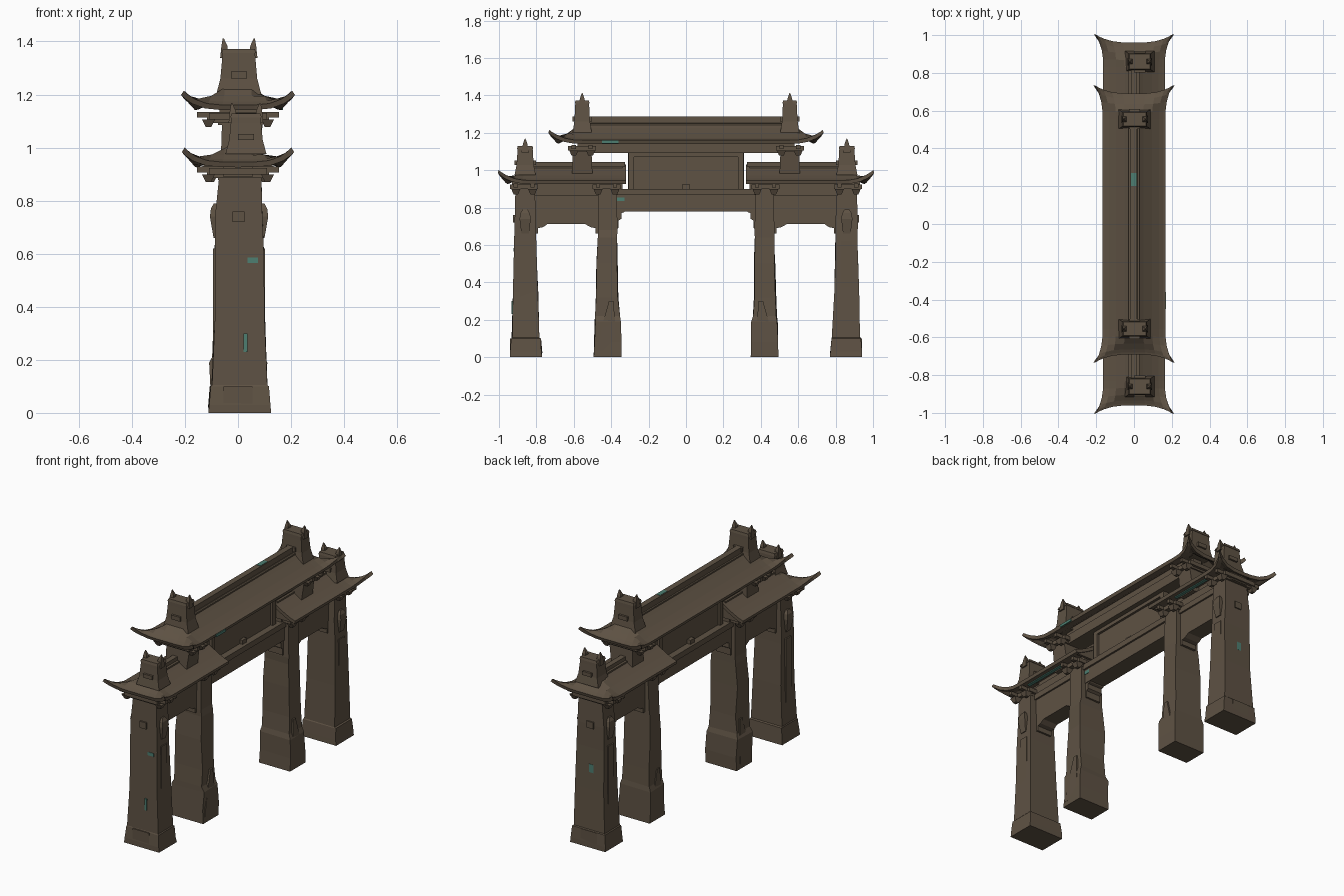
import bpy, bmesh, random
from mathutils import Vector

if "Cube" in bpy.data.objects:
    bpy.data.objects.remove(bpy.data.objects["Cube"])

random.seed(4)


def material(name, rgb):
    m = bpy.data.materials.new(name)
    m.diffuse_color = (*rgb, 1)
    m.use_nodes = True
    m.node_tree.nodes["Principled BSDF"].inputs["Base Color"].default_value = m.diffuse_color
    return m


STONE = material("weathered brown stone", (0.112, 0.084, 0.057))
TEAL = material("faded teal paint", (0.075, 0.21, 0.165))


def finish(name, bm, mat=STONE, recalc=True):
    if recalc:
        bmesh.ops.recalc_face_normals(bm, faces=bm.faces)
    me = bpy.data.meshes.new(name)
    bm.to_mesh(me)
    bm.free()
    me.materials.append(mat)
    ob = bpy.data.objects.new(name, me)
    bpy.context.collection.objects.link(ob)
    return ob


def loft(name, sections, mat=STONE, jitter=0.0):
    """Stack of rectangles: (z, x0, x1, y0, y1)."""
    bm = bmesh.new()
    rings = []
    for k, (z, x0, x1, y0, y1) in enumerate(sections):
        j = jitter if 0 < k < len(sections) - 1 else 0
        rings.append([bm.verts.new((x + random.uniform(-j, j), y + random.uniform(-j, j), z))
                      for x, y in ((x0, y0), (x1, y0), (x1, y1), (x0, y1))])
    bm.faces.new(rings[0])
    bm.faces.new(rings[-1])
    for a, b in zip(rings, rings[1:]):
        for i in range(4):
            bm.faces.new((a[i], a[(i + 1) % 4], b[(i + 1) % 4], b[i]))
    return finish(name, bm, mat)


def box(name, x0, x1, y0, y1, z0, z1, mat=STONE):
    y0, y1 = sorted((y0, y1))
    return loft(name, [(z0, x0, x1, y0, y1), (z1, x0, x1, y0, y1)], mat)


def beam_profile(name, pts, hx):
    """Extrude a y-z outline through x."""
    bm = bmesh.new()
    f = bm.faces.new([bm.verts.new((-hx, y, z)) for y, z in pts])
    r = bmesh.ops.extrude_face_region(bm, geom=[f])
    bmesh.ops.translate(bm, vec=Vector((2 * hx, 0, 0)),
                        verts=[v for v in r["geom"] if isinstance(v, bmesh.types.BMVert)])
    return finish(name, bm)


Q = [0, 0.08, 0.2, 0.42, 0.7, 1]


def roof(name, ys, end, hw, hip, ze, rise, hip_sides):
    """Curved hip roof with upturned, flared corners."""
    ts = [-(1 - q) for q in Q] + [1 - q for q in Q[-2::-1]]
    bm = bmesh.new()
    grid = []
    for y in ys:
        s = 1 if y > 0 else -1
        q = min(1, (end - abs(y)) / hip) if s in hip_sides else 1
        e = max(0, 1 - q)
        row = []
        for t in ts:
            d = min(1 - abs(t), q)
            corner = abs(t) ** 4 * e ** 3
            x = t * (hw + 0.038 * e ** 3)
            row.append(bm.verts.new((x, y + s * 0.042 * abs(t) ** 3 * e ** 2,
                                     ze + rise * d ** 1.3 + 0.055 * corner)))
        grid.append(row)
    for a, b in zip(grid, grid[1:]):
        for j in range(len(ts) - 1):
            bm.faces.new((a[j], a[j + 1], b[j + 1], b[j]))
    ob = finish(name, bm, recalc=False)
    m = ob.modifiers.new("thickness", "SOLIDIFY")
    m.thickness = 0.02
    m.offset = -1


def ridge_tower(name, cx, cy, z0, z1, hx, hy):
    """Tapered block with a cap, shoulders and two horn finials."""
    def sec(z, k, kx=1):
        return (z, cx - hx * k * kx, cx + hx * k * kx, cy - hy * k, cy + hy * k)
    h = z1 - z0
    loft(name, [sec(z0, 1.25), sec(z0 + h * .35, 1.02), sec(z1 - .035, .92), sec(z1 - .015, .9),
                sec(z1 - .015, .96), sec(z1, .88)])
    for s in (-1, 1):
        x = cx + s * hx * .8
        loft(name + "_horn", [(z1 - .035, x - .016, x + .016, cy - .02, cy + .02),
                              (z1 + .012, x - .011, x + .011, cy - .012, cy + .012),
                              (z1 + .04, x + s * .004 - .002, x + s * .004 + .002, cy - .002, cy + .002)])
        box(name + "_side_knob", cx - .03, cx + .03, cy + s * hy * .7, cy + s * (hy + .012),
            z0 + h * .35, z0 + h * .5)


def bracket_set(name, cy, z, reach, ylen):
    """Stacked bracket arms under an eave."""
    box(name + "_block", -.075, .075, cy - ylen * .6, cy + ylen * .6, z, z + .03)
    for dy in (-.6, .6):
        y = cy + dy * ylen
        box(name + "_arm", -reach * .75, reach * .75, y - .014, y + .014, z + .008, z + .032)
        box(name + "_upper_arm", -reach, reach, y - .011, y + .011, z + .028, z + .05)
        for sx in (-1, 1):
            x = sx * reach * .72
            loft(name + "_cup", [(z - .008, x - .01, x + .01, y - .012, y + .012),
                                 (z + .02, x - .024, x + .024, y - .024, y + .024)])
    box(name + "_long_arm", -.11, .11, cy - ylen, cy + ylen, z + .02, z + .045)


# Columns, side bays and lower roofs, mirrored along y
for s in (-1, 1):
    def span(c, h):
        return c * s - h, c * s + h

    loft("outer_column", [(z, x0, x1, *span(c, h)) for z, x0, x1, c, h in (
        (0, -.112, .125, .855, .086), (.03, -.11, .122, .855, .084), (.1, -.105, .115, .855, .078),
        (.105, -.1, .11, .856, .074), (.35, -.09, .1, .858, .066), (.6, -.086, .097, .859, .06),
        (.74, -.084, .093, .859, .057), (.9, -.07, .088, .86, .052))], jitter=.003)
    loft("inner_column", [(z, x0, x1, *span(.42, h)) for z, x0, x1, h in (
        (0, -.1, .11, .074), (.08, -.1, .108, .071), (.19, -.104, .106, .067), (.22, -.09, .095, .063),
        (.32, -.086, .094, .059), (.5, -.088, .09, .055), (.64, -.082, .088, .052),
        (.68, -.076, .084, .05), (.9, -.07, .08, .049))], jitter=.005)
    # worn bosses and base plates on the columns
    for sx in (-1, 1):
        x = .004 + sx * .09
        loft("column_boss", [(.66, x - .006, x + .006, *span(.86, .02)), (.74, x - .02, x + .02, *span(.86, .03)),
                             (.77, x - .016, x + .016, *span(.86, .025)), (.79, x - .005, x + .005, *span(.86, .012))])
        loft("column_chip", [(.03, x - .016, x + .016, *span(.43, .05)), (.2, x - .012, x + .012, *span(.41, .03)),
                             (.3, x - .008, x + .008, *span(.4, .012))])
        box("column_inlay", x - .008, x + .008, s * .83, s * .885, .15, .62)
    box("end_base_plate", -.055, .055, s * .92, s * .94, .03, .1)
    box("end_knob", -.02, .025, s * .9, s * .925, .72, .76)

    # side beam with an arched underside and corbels
    beam_profile("side_beam", [(s * y, z) for y, z in (
        (.44, .88), (.83, .88), (.83, .66), (.79, .66), (.79, .69), (.765, .695), (.74, .712),
        (.54, .712), (.51, .695), (.485, .69), (.485, .66), (.44, .66))], .05)
    box("side_beam_ledge", -.06, .06, s * .45, s * .82, .865, .9)
    box("side_eave_beam", -.055, .055, s * .34, s * .93, .89, .945)
    box("side_frieze", -.03, .03, s * .34, s * .88, .93, 1.02)

    # centre bay corbel
    beam_profile("centre_corbel", [(s * y, z) for y, z in (
        (.4, .8), (.31, .8), (.33, .775), (.345, .77), (.345, .74), (.36, .73), (.36, .69), (.4, .68))], .05)

    # lower roof: hip at the outside, gable at the inside
    ys = sorted([s * y for y in [.32] + [.96 - .13 * q for q in Q]])
    roof("lower_roof", ys, .96, .163, .13, .945, .085, (s,))
    box("lower_ridge", -.016, .016, s * .325, s * .84, 1.015, 1.043)
    loft("lower_gable_end", [(.925, -.14, .14, *span(.335, .008)), (1.02, -.015, .015, *span(.335, .008))])
    ridge_tower("lower_ridge_tower", .03, s * .86, .975, 1.128, .062, .045)
    bracket_set("outer_bracket", s * .865, .878, .155, .075)
    bracket_set("inner_bracket", s * .425, .878, .14, .075)

    # upper roof supports
    loft("upper_post", [(.95, -.065, .075, *span(.555, .056)), (1.1, -.06, .095, *span(.555, .05))])
    bracket_set("upper_bracket", s * .555, 1.085, .155, .075)
    ridge_tower("upper_ridge_tower", .003, s * .555, 1.2, 1.372, .068, .041)

# Centre bay
box("centre_lintel", -.05, .055, -.46, .46, .78, .88)
box("centre_lintel_ledge", -.062, .066, -.4, .4, .866, .9)
box("name_panel", -.022, .026, -.31, .31, .89, 1.1)
for s in (-1, 1):
    box("panel_side_frame", -.036, .04, s * .278, s * .308, .9, 1.09)
    box("panel_clip", s * .03 - .015, s * .03 + .015, -.02, .02, .9, .925)
box("panel_top_frame", -.036, .04, -.308, .308, 1.07, 1.1)

# Upper roof
ends = [.69 - .135 * q for q in Q]
box("upper_eave_beam", -.07, .07, -.58, .58, 1.092, 1.15)
box("upper_roof_core", -.03, .03, -.56, .56, 1.14, 1.25)
roof("upper_roof", [-y for y in ends] + ends[::-1], .69, .166, .135, 1.16, .105, (-1, 1))
box("upper_ridge", -.02, .016, -.54, .54, 1.25, 1.286)

# Remaining flecks of paint
for x0, x1, y0, y1, z0, z1 in (
        (.035, .075, -.922, -.915, .565, .585), (.02, .035, -.934, -.926, .23, .3),
        (-.015, .012, .2, .27, 1.282, 1.288), (.162, .17, -.45, -.36, 1.142, 1.158),
        (.053, .058, -.37, -.33, .835, .855), (-.02, .01, .917, .922, .45, .5),
        (.1, .12, .5, .8, .933, .94), (-.12, -.1, -.8, -.5, .933, .94), (.1, .12, -.8, -.5, .933, .94)):
    box("paint_fleck", x0, x1, y0, y1, z0, z1, TEAL)
